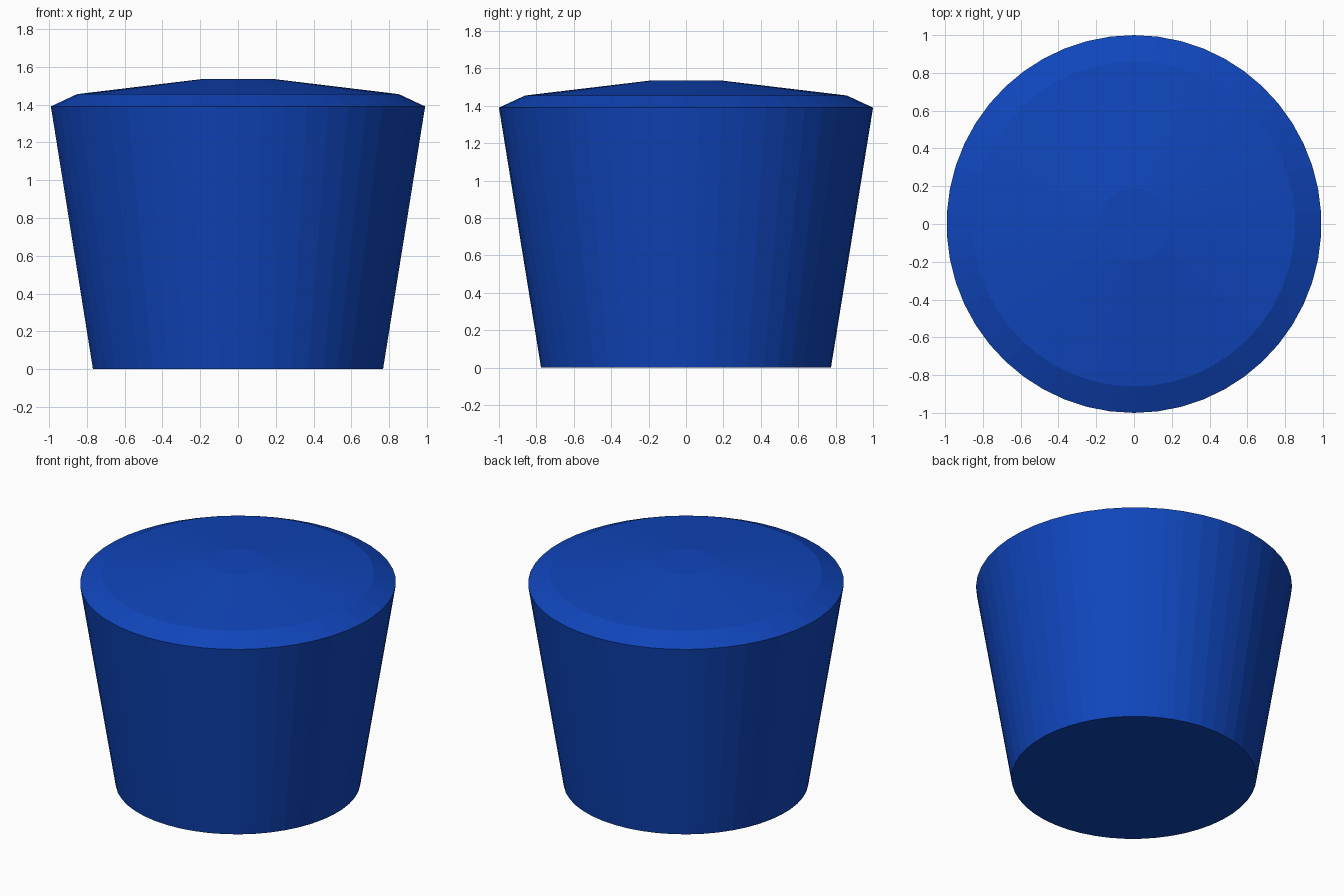
import bpy, bmesh, math

if "Cube" in bpy.data.objects:
    bpy.data.objects.remove(bpy.data.objects["Cube"])

SIDES = 50
X_SCALE = 0.992  # the model is very slightly narrower in x


def lathe(name, profile, mat):
    """Spin (radius, z) rings into a closed, capped solid."""
    bm = bmesh.new()
    rings = []
    for r, z in profile:
        ring = []
        for i in range(SIDES):
            a = math.pi / 2 + 2 * math.pi * i / SIDES
            ring.append(bm.verts.new((r * X_SCALE * math.cos(a), r * math.sin(a), z)))
        rings.append(ring)
    for low, high in zip(rings, rings[1:]):
        for i in range(SIDES):
            j = (i + 1) % SIDES
            bm.faces.new((low[i], low[j], high[j], high[i]))
    bm.faces.new(rings[0][::-1])
    bm.faces.new(rings[-1])
    mesh = bpy.data.meshes.new(name)
    bm.to_mesh(mesh)
    bm.free()
    mesh.materials.append(mat)
    obj = bpy.data.objects.new(name, mesh)
    bpy.context.collection.objects.link(obj)
    return obj


blue = bpy.data.materials.new("blue")
blue.diffuse_color = (0.005, 0.06, 0.5, 1)
blue.use_nodes = True
blue.node_tree.nodes["Principled BSDF"].inputs["Base Color"].default_value = blue.diffuse_color

# Tapered body with a chamfered, shallow domed top
lathe("tapered_body", [(0.775, 0), (1.0, 1.39), (0.86, 1.455), (0.19, 1.535)], blue)
